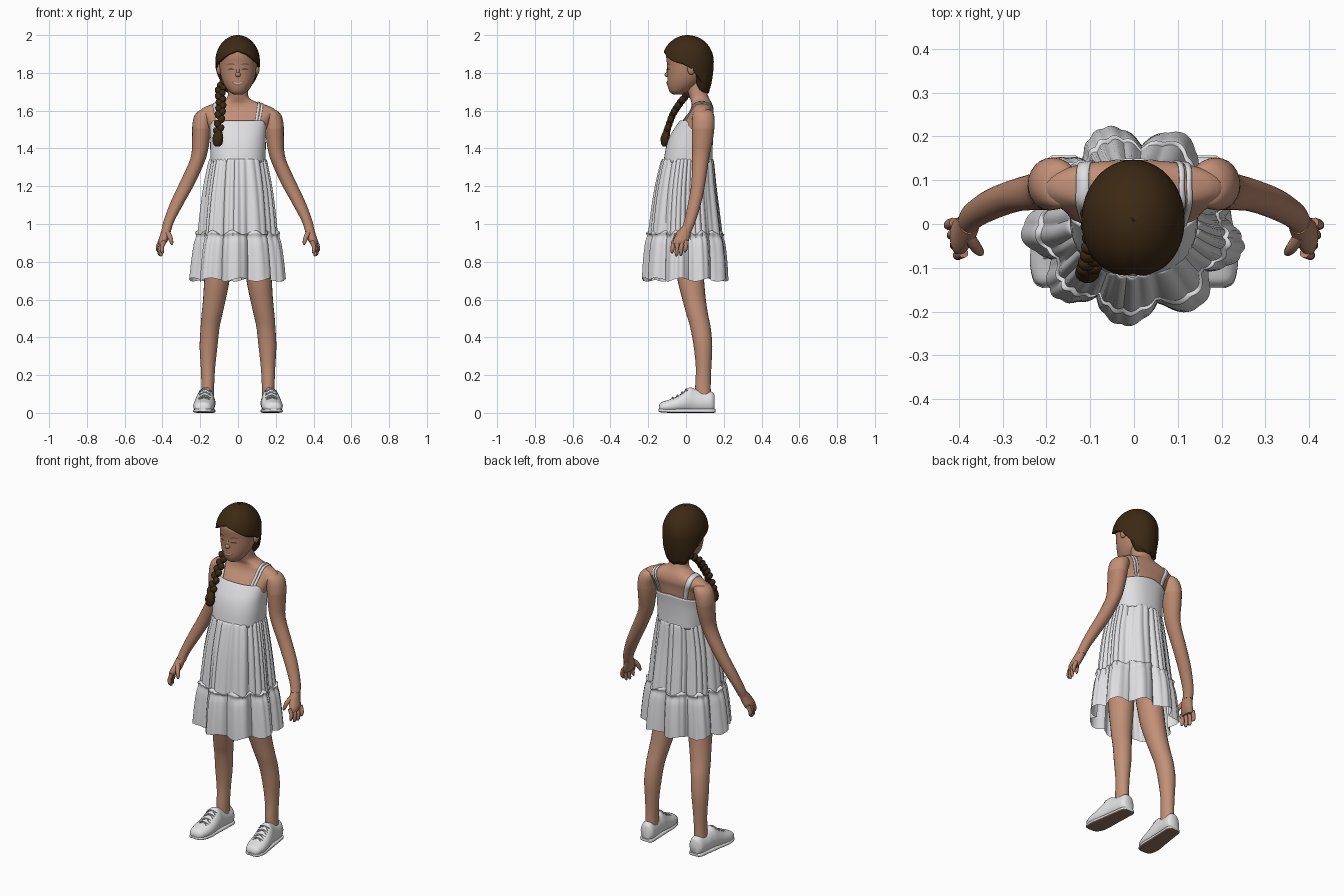
import bpy, bmesh
from math import sin, cos, pi, sqrt, exp, copysign, radians
from mathutils import Vector, Matrix

if "Cube" in bpy.data.objects:
    bpy.data.objects.remove(bpy.data.objects["Cube"])


def material(name, rgb):
    m = bpy.data.materials.new(name)
    m.diffuse_color = (*rgb, 1)
    m.use_nodes = True
    m.node_tree.nodes["Principled BSDF"].inputs["Base Color"].default_value = m.diffuse_color
    return m


SKIN = material("skin", (0.47, 0.235, 0.15))
LIGHT = material("light_skin", (0.54, 0.28, 0.185))
HAIR = material("dark_brown_hair", (0.045, 0.022, 0.007))
DRESS = material("white_cotton", (0.74, 0.74, 0.76))
SHOE = material("white_shoe", (0.77, 0.77, 0.78))
SOLE = material("brown_sole", (0.27, 0.16, 0.12))
LACE = material("grey_lace", (0.5, 0.53, 0.57))
LIP = material("lip", (0.36, 0.14, 0.1))
DARK = material("eye_line", (0.15, 0.075, 0.05))
TEETH = material("teeth", (0.6, 0.5, 0.43))


def finish(name, bm, mat, angle=50):
    bmesh.ops.recalc_face_normals(bm, faces=bm.faces)
    me = bpy.data.meshes.new(name)
    bm.to_mesh(me)
    bm.free()
    me.materials.append(mat)
    ob = bpy.data.objects.new(name, me)
    bpy.context.collection.objects.link(ob)
    bpy.ops.object.select_all(action='DESELECT')
    ob.select_set(True)
    bpy.context.view_layer.objects.active = ob
    bpy.ops.object.shade_smooth_by_angle(angle=radians(angle))
    return ob


def grid(name, fn, nu, nv, mat, closed=True, caps=True):
    """Surface from fn(u, v), u and v in 0..1; u wraps when closed."""
    bm = bmesh.new()
    cols = nu if closed else nu + 1
    rows = [[bm.verts.new(fn(i / nu, j / nv)) for i in range(cols)] for j in range(nv + 1)]
    for a, b in zip(rows, rows[1:]):
        for i in range(nu):
            k = (i + 1) % cols
            bm.faces.new((a[i], a[k], b[k], b[i]))
    if closed and caps:
        bm.faces.new(rows[0])
        bm.faces.new(rows[-1])
    return finish(name, bm, mat)


def spline(keys, t):
    """Smooth interpolation through equally spaced keys."""
    n = len(keys) - 1
    i = min(int(t * n), n - 1)
    f = t * n - i
    p = [keys[max(0, min(n, i + d))] for d in (-1, 0, 1, 2)]
    return [0.5 * (2 * b + (c - a) * f + (2 * a - 5 * b + 4 * c - d) * f * f
                   + (3 * b - a - 3 * c + d) * f ** 3) for a, b, c, d in zip(*p)]


def lookup(keys, x):
    for a, b in zip(keys, keys[1:]):
        if x <= b[0]:
            return a[1] + (b[1] - a[1]) * (x - a[0]) / (b[0] - a[0])
    return keys[-1][1]


def rounded(a, p):
    c, s = cos(a), sin(a)
    return copysign(abs(c) ** p, c), copysign(abs(s) ** p, s)


def loft(name, keys, mat, p=1.0, nu=24, caps=True, side=1):
    """Horizontal rings; key = (z, x, y, half width, half depth)."""
    def fn(u, v):
        z, x, y, rx, ry = spline(keys, v)
        c, s = rounded(2 * pi * u, p)
        return (side * (x + rx * c), y + ry * s, z)
    return grid(name, fn, nu, 4 * (len(keys) - 1), mat, caps=caps)


def tube(name, pts, mat, nu=8):
    """Round tube; point = (x, y, z, radius)."""
    def fn(u, v):
        q = spline(pts, v)
        d = Vector(spline(pts, min(1, v + .02))[:3]) - Vector(spline(pts, max(0, v - .02))[:3])
        ring = Vector((cos(2 * pi * u), sin(2 * pi * u), 0)) * q[3]
        return Vector(q[:3]) + d.to_track_quat('Z', 'Y') @ ring
    return grid(name, fn, nu, 3 * (len(pts) - 1), mat)


def ball(name, loc, size, mat, rot=None):
    bm = bmesh.new()
    m = Matrix.LocRotScale(Vector(loc), rot, Vector(size))
    bmesh.ops.create_uvsphere(bm, u_segments=16, v_segments=10, radius=1, matrix=m)
    return finish(name, bm, mat)


# Body and head
torso = loft("torso", [(.95, 0, .01, .11, .09), (1.15, 0, .01, .12, .1), (1.32, 0, .012, .132, .118),
                       (1.45, 0, .028, .135, .105), (1.55, 0, .062, .17, .078), (1.59, 0, .08, .203, .066),
                       (1.612, 0, .085, .188, .06), (1.628, 0, .085, .155, .056), (1.643, 0, .082, .105, .053),
                       (1.665, 0, .072, .062, .051), (1.70, 0, .06, .052, .05), (1.78, 0, .04, .05, .05)],
             LIGHT, p=.9, nu=40)
HEAD = [(1.685, 0, -.045, .022, .022), (1.70, 0, -.04, .046, .046), (1.735, 0, -.018, .072, .08),
        (1.78, 0, -.003, .09, .096), (1.84, 0, .005, .098, .105), (1.90, 0, .008, .098, .112),
        (1.95, 0, .01, .075, .085), (1.975, 0, .01, .03, .035)]
loft("head", HEAD, SKIN, nu=40)


def face_y(x, z):
    lo, hi = 0, 1
    for _ in range(20):
        mid = (lo + hi) / 2
        lo, hi = (mid, hi) if spline(HEAD, mid)[0] < z else (lo, mid)
    _, _, cy, rx, ry = spline(HEAD, lo)
    return cy - ry * sqrt(max(0, 1 - (x / rx) ** 2))


def face_patch(name, cx, cz, w, h, bend, mat, lift=.003):
    """Thin almond plate lying on the face; bend lifts its ends."""
    def fn(u, v):
        t = 2 * u - 1
        x = cx + w * t
        z = cz + bend * t * t + h * (2 * v - 1) * sqrt(max(.02, 1 - t * t))
        return (x, face_y(x, z) - lift, z)
    return grid(name, fn, 12, 2, mat, closed=False)


ball("nose", (0, -.096, 1.79), (.015, .018, .013), SKIN)
ball("nose_bridge", (0, -.092, 1.81), (.01, .011, .026), SKIN)
face_patch("lips", 0, 1.742, .034, .009, .011, LIP)
face_patch("smile_teeth", 0, 1.744, .026, .004, .008, TEETH, .0045)
for s in (-1, 1):
    face_patch("eye", s * .037, 1.82, .018, .005, -.003, DARK)
    face_patch("eyebrow", s * .038, 1.848, .021, .003, -.005, DARK)
    ball("ear", (s * .1, .028, 1.818), (.014, .02, .028), SKIN)

# Hair cap with a swept hairline and a centre parting
RIM = [(0, 1.918), (.45, 1.9), (.95, 1.862), (1.4, 1.845), (1.75, 1.82), (2.1, 1.765), (2.5, 1.715), (pi, 1.69)]


def hair_point(u, v):
    a = 2 * pi * u
    front = min(a, 2 * pi - a)
    v = max(v, .0005)
    low = lookup(RIM, front)
    z = 2.0 - (2.0 - low) * (1 - cos(v * pi / 2)) if low > 1.86 else 2.0 - (2.0 - low) * v ** 1.7
    t = z - 1.86
    r = sqrt(max(0, 1 - (t / .14) ** 2)) if t > 0 else 1 - (t / .38) ** 2
    r *= 1 - .03 * exp(-(front / .07) ** 2)
    return (-.002 + .118 * r * sin(a), .009 - .138 * r * cos(a), z)


hair = grid("hair", hair_point, 72, 24, HAIR, caps=False)
mod = hair.modifiers.new("thickness", 'SOLIDIFY')
mod.thickness = .014
mod.offset = -1
loft("hair_nape", [(1.695, -.01, .09, .05, .022), (1.72, -.005, .088, .07, .036),
                   (1.78, 0, .082, .088, .05), (1.86, 0, .06, .1, .07)], HAIR)

# Braid draped over one shoulder
PATH = [(-.07, .07, 1.745), (-.094, .025, 1.705), (-.09, -.03, 1.64), (-.095, -.07, 1.575),
        (-.103, -.1, 1.49)]
for i in range(17):
    p = Vector(spline(PATH, i / 16))
    s = 1 if i % 2 else -1
    turn = Matrix.Rotation(s * .6, 3, 'Y').to_quaternion()
    ball("braid_strand", p + Vector((s * .009, -.002, 0)), (.018, .018, .024), HAIR, turn)
loft("braid_tail", [(1.41, -.108, -.112, .012, .01), (1.425, -.108, -.112, .024, .02),
                    (1.46, -.106, -.11, .028, .024), (1.5, -.103, -.1, .016, .016)], HAIR, nu=14)

# Arms (lighter at the shoulder), hands and legs
for s in (-1, 1):
    arm = loft("arm", [(1.606, .165, .09, .02, .03), (1.597, .17, .09, .04, .048), (1.57, .18, .092, .052, .058),
                       (1.52, .191, .091, .051, .06), (1.45, .196, .087, .047, .056),
                       (1.35, .21, .077, .041, .045), (1.22, .267, .066, .041, .037),
                       (1.12, .318, .048, .037, .035), (1.02, .364, .022, .029, .031), (.965, .379, .002, .025, .029)],
               SKIN, side=s)
    arm.data.materials.append(LIGHT)
    for f in arm.data.polygons:
        f.material_index = int(f.center.z > 1.5)
    loft("palm", [(.985, .376, .006, .025, .029), (.95, .384, -.012, .026, .037), (.915, .396, -.026, .025, .042),
                  (.893, .402, -.032, .017, .04)], SKIN, side=s, nu=16)
    for k, tip in enumerate((.845, .83, .832, .85)):
        y = -.066 + .023 * k
        x = .39 + .007 * k
        tube("finger", [(s * x, y, .91, .012), (s * (x + .012), y - .004, .88, .0115),
                        (s * (x + .012), y - .007, tip + .012, .01), (s * (x + .006), y - .008, tip, .004)], SKIN)
    tube("thumb", [(s * .378, -.028, .96, .014), (s * .362, -.052, .935, .013),
                   (s * .352, -.064, .905, .010), (s * .349, -.067, .89, .004)], SKIN)
    loft("leg", [(.98, .075, .01, .07, .08), (.82, .1, .015, .07, .075), (.70, .112, .026, .067, .07),
                 (.60, .125, .043, .06, .062), (.52, .138, .06, .055, .057), (.45, .148, .077, .05, .054),
                 (.35, .156, .09, .047, .049), (.24, .159, .093, .038, .041), (.15, .16, .09, .034, .041),
                 (.08, .162, .09, .034, .042)], LIGHT, side=s)


# Dress: pleated shells with round lobes and fine gathers
def folds(a, lobe, gather):
    return (1 + lobe * (2.2 * abs(cos(4.5 * (a + radians(95)))) - 1.2)
            + gather * (abs(sin(16 * a + 2 * sin(3 * a))) - .6))


def pleated(name, keys, lobes, gathers, wave, frill=0):
    def fn(u, v):
        a = 2 * pi * u
        z, x, y, rx, ry = spline(keys, v)
        f = folds(a, lobes[0] + (lobes[1] - lobes[0]) * v, gathers[0] + (gathers[1] - gathers[0]) * v)
        dz = wave * v * cos(9 * a + 1) + frill * (1 - v) ** 4 * sin(14 * a + 2 * sin(2 * a))
        return (x + rx * f * cos(a), y + ry * f * sin(a), z + dz)
    return grid(name, fn, 216, 5 * (len(keys) - 1), DRESS, caps=False)


pleated("skirt", [(1.345, 0, .01, .143, .128), (1.325, 0, .008, .153, .138), (1.2, 0, 0, .176, .157),
                  (1.08, 0, -.002, .19, .172), (.94, 0, -.002, .202, .187)], (.01, .06), (.05, .045), 0)
pleated("hem_ruffle", [(.955, 0, -.002, .197, .182), (.95, 0, -.002, .211, .194), (.932, 0, -.002, .206, .189),
                       (.89, 0, -.002, .216, .198), (.8, 0, -.002, .227, .206), (.705, 0, -.002, .235, .21)],
        (.06, .1), (.045, .025), .009, .015)
BODICE = [(1.325, 0, .01, .145, .13), (1.4, 0, .017, .147, .124), (1.46, 0, .028, .147, .116),
          (1.51, 0, .045, .15, .104), (1.548, 0, .06, .155, .092)]


def bodice_point(u, v):
    a = 2 * pi * u
    top = 1 if sin(a) < -.6 else .8 - .12 * abs(cos(a)) if sin(a) > 0 else .68 + .32 * (-sin(a) / .6)
    z, x, y, rx, ry = spline(BODICE, v * top)
    c, s = rounded(a, .85)
    return (rx * c, y + ry * s, z)


mod = grid("bodice", bodice_point, 64, 14, DRESS, caps=False).modifiers.new("thickness", 'SOLIDIFY')
mod.thickness = .006
mod.offset = -1

# Shoulder straps hugging the body: one broad, one split in two
ARC = [(.108, -.04, 1.53), (.113, -.005, 1.58), (.12, .045, 1.635), (.12, .09, 1.65),
       (.11, .14, 1.6), (.1, .16, 1.54), (.095, .16, 1.48)]
for s, off, width in ((-1, 0, .03), (1, -.009, .013), (1, .009, .013)):
    def strap_point(u, v):
        x, y, z = spline(ARC, v)
        return (s * (x + off + width * (u - .5)), y, z)
    strap = grid("strap", strap_point, 2, 30, DRESS, closed=False)
    wrap = strap.modifiers.new("hug", 'SHRINKWRAP')
    wrap.target = torso
    wrap.wrap_mode = 'ABOVE_SURFACE'
    wrap.offset = .005
    strap.modifiers.new("thickness", 'SOLIDIFY').thickness = .004

# Shoes: key = (y, half width, base, top)
UPPER = [(-.143, .022, .012, .038), (-.13, .042, .008, .056), (-.09, .055, .006, .07), (-.04, .056, .006, .092),
         (.015, .05, .006, .133), (.045, .046, .006, .128), (.09, .045, .006, .112), (.135, .042, .006, .112),
         (.152, .028, .012, .095)]
OUTSOLE = [(-.146, .022, .008, .02), (-.132, .043, .003, .022), (-.08, .056, 0, .022), (0, .051, 0, .022),
           (.09, .046, 0, .022), (.14, .042, 0, .022), (.156, .028, .003, .02)]


def foot_x(y):
    return .169 - .09 * (y - .06)


def shoe_part(name, keys, s, p):
    def fn(u, v):
        y, w, lo, hi = spline(keys, v)
        c, d = rounded(2 * pi * u, p)
        narrow = 1 - .3 * max(0, d) * min(1, hi / .13)
        return (s * (foot_x(y) + w * c * narrow), y, (lo + hi) / 2 + (hi - lo) / 2 * d)
    return grid(name, fn, 24, 4 * (len(keys) - 1), SHOE)


for s in (-1, 1):
    shoe_part("shoe_upper", UPPER, s, .75)
    sole = shoe_part("shoe_sole", OUTSOLE, s, .5)
    sole.data.materials.append(SOLE)
    for f in sole.data.polygons:
        f.material_index = int(f.normal.z < -.5)
    for y, z in ((-.065, .083), (-.04, .094), (-.015, .111), (.005, .127)):
        x = foot_x(y)
        for d in (-1, 1):
            tube("lace", [(s * x - d * .03, y, z - .01, .003), (s * x, y - .005, z, .0035),
                          (s * x + d * .03, y - .014, z - .016, .003)], LACE, nu=6)
